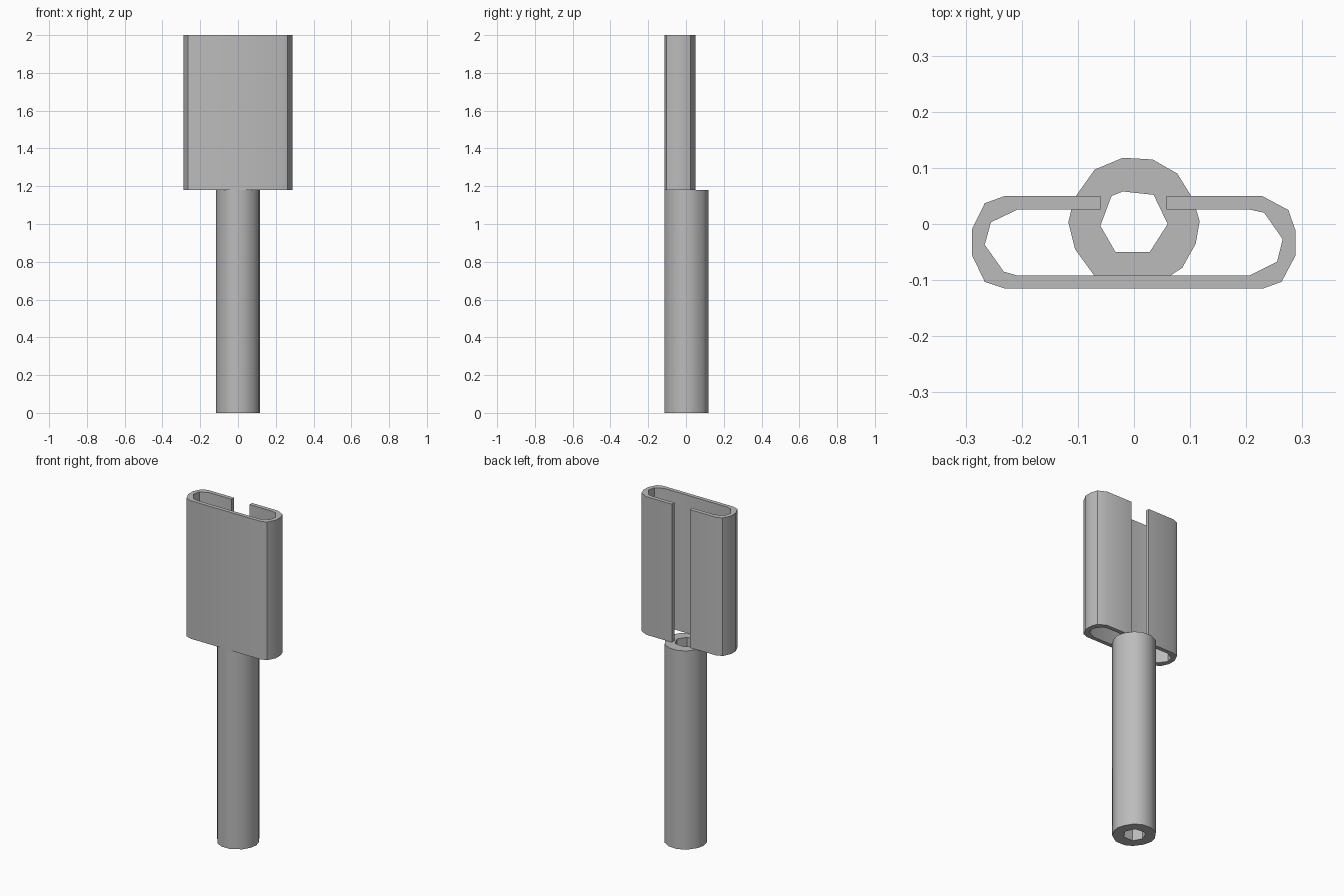
import bpy
import bmesh
import math

cube = bpy.data.objects.get("Cube")
if cube:
    bpy.data.objects.remove(cube, do_unlink=True)

grey = bpy.data.materials.new("plain grey")
grey.use_nodes = True
GREY = (0.5, 0.5, 0.5, 1)
grey.diffuse_color = GREY
grey.node_tree.nodes["Principled BSDF"].inputs["Base Color"].default_value = GREY


def extrude_profile(name, loops, bottom, top):
    """Fill a flat outline (further loops are holes) and extrude it upwards."""
    bm = bmesh.new()
    edges = []
    for loop in loops:
        verts = [bm.verts.new((x, y, bottom)) for x, y in loop]
        for a, b in zip(verts, verts[1:] + verts[:1]):
            edges.append(bm.edges.new((a, b)))
    bmesh.ops.triangle_fill(bm, edges=edges, use_beauty=True)
    result = bmesh.ops.extrude_face_region(bm, geom=bm.faces[:], use_keep_orig=True)
    raised = [g for g in result["geom"] if isinstance(g, bmesh.types.BMVert)]
    bmesh.ops.translate(bm, verts=raised, vec=(0, 0, top - bottom))
    bmesh.ops.recalc_face_normals(bm, faces=bm.faces[:])
    mesh = bpy.data.meshes.new(name)
    bm.to_mesh(mesh)
    bm.free()
    mesh.materials.append(grey)
    obj = bpy.data.objects.new(name, mesh)
    bpy.context.collection.objects.link(obj)
    bpy.ops.object.select_all(action="DESELECT")
    obj.select_set(True)
    bpy.context.view_layer.objects.active = obj
    bpy.ops.object.shade_smooth_by_angle(angle=math.radians(40))
    return obj


# Hollow stem with a faceted bore
stem_outer = [(-.02, .118), (.033, .115), (.077, .09), (.105, .045), (.117, .005),
              (.11, -.035), (.086, -.078), (.03, -.115), (-.03, -.115), (-.07, -.093),
              (-.105, -.045), (-.117, .003), (-.107, .045), (-.07, .097)]
stem_bore = [(-.04, .05), (-.02, .058), (.035, .052), (.06, 0),
             (.028, -.05), (-.033, -.05), (-.06, -.003)]
extrude_profile("stem", [stem_outer, stem_bore], 0, 1.18)

# Flattened clip, open along the middle of its back
clip_outer = [(-.06, .05), (-.23, .05), (-.266, .037), (-.289, -.01), (-.289, -.055),
              (-.266, -.103), (-.23, -.115), (.23, -.115), (.263, -.103), (.288, -.056),
              (.288, -.012), (.275, .025), (.228, .05), (.058, .05)]
clip_inner = [(.058, .026), (.205, .026), (.232, .02), (.265, -.027), (.255, -.067),
              (.205, -.092), (-.207, -.092), (-.232, -.085), (-.266, -.037),
              (-.255, .003), (-.207, .026), (-.06, .026)]
extrude_profile("clip", [clip_outer + clip_inner], 1.18, 2)
